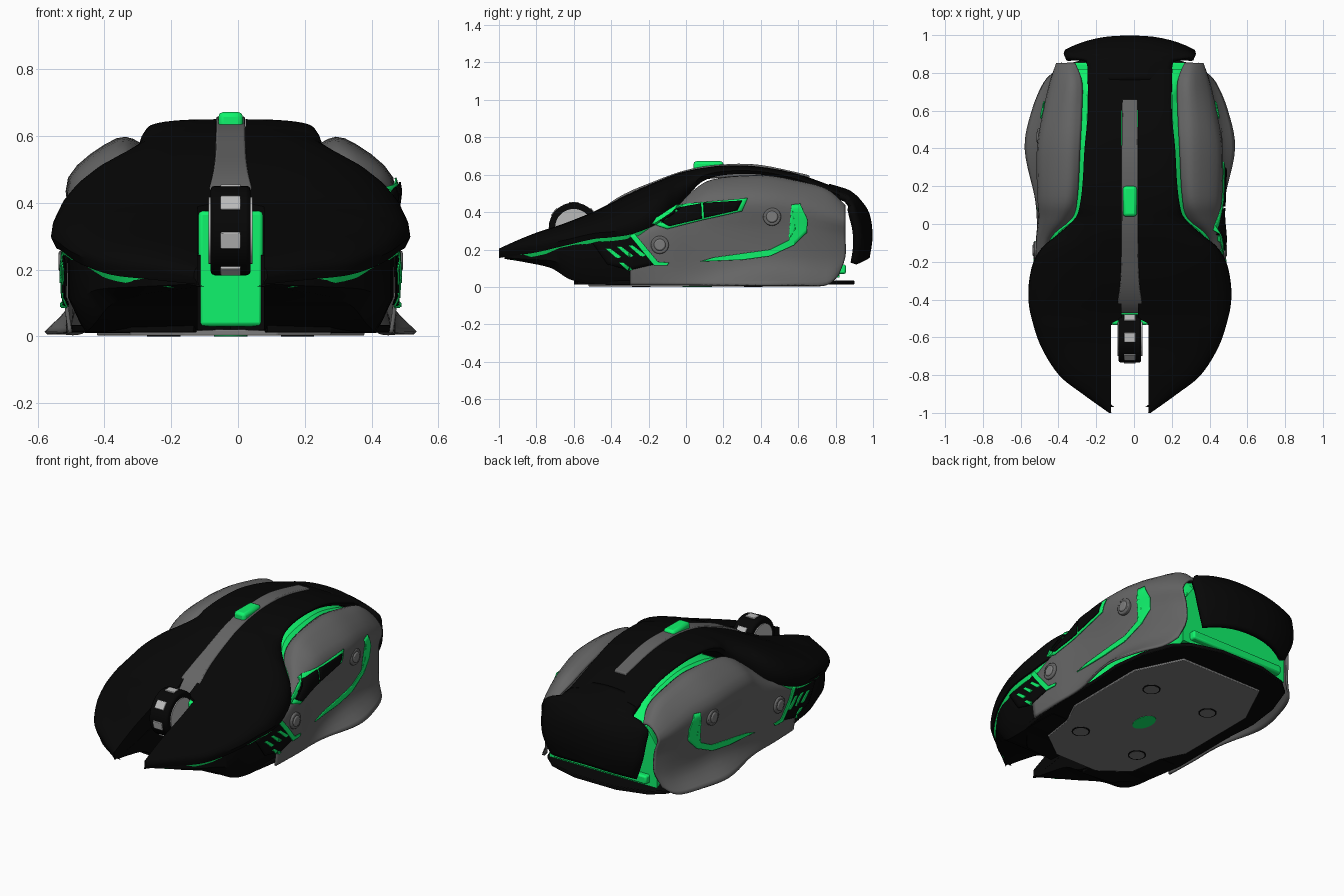
import bpy, bmesh
from math import sin, cos, pi, radians
from mathutils import Vector, Matrix
from mathutils.bvhtree import BVHTree

if "Cube" in bpy.data.objects:
    bpy.data.objects.remove(bpy.data.objects["Cube"])

XC = -0.022  # symmetry plane of the body


def material(name, r, g, b):
    m = bpy.data.materials.new(name)
    m.diffuse_color = (r, g, b, 1)
    m.use_nodes = True
    m.node_tree.nodes["Principled BSDF"].inputs["Base Color"].default_value = m.diffuse_color
    return m


BLACK = material("black", .002, .002, .002)
GREEN = material("green", .005, .9, .15)
GREY = material("grey", .13, .13, .13)
MID = material("mid_grey", .2, .2, .2)
LIGHT = material("light_grey", .5, .5, .5)


def spline(P, n):
    """Catmull-Rom resampling of a list of tuples."""
    P = [Vector(p) for p in P]
    out = []
    for i in range(len(P) - 1):
        a, b, c, d = P[max(i - 1, 0)], P[i], P[i + 1], P[min(i + 2, len(P) - 1)]
        for k in range(n):
            t = k / n
            out.append(.5 * (2 * b + (c - a) * t + (2 * a - 5 * b + 4 * c - d) * t * t
                             + (3 * b - a - 3 * c + d) * t ** 3))
    return out + [P[-1]]


def finish(name, bm, mat, mirror=False, solid=0, offset=0, bevel=0):
    bmesh.ops.recalc_face_normals(bm, faces=bm.faces)
    me = bpy.data.meshes.new(name)
    bm.to_mesh(me)
    bm.free()
    me.polygons.foreach_set("use_smooth", [True] * len(me.polygons))
    me.set_sharp_from_angle(angle=radians(35))
    me.materials.append(mat)
    ob = bpy.data.objects.new(name, me)
    bpy.context.collection.objects.link(ob)
    ob.location.x = XC
    if solid:
        s = ob.modifiers.new("thickness", 'SOLIDIFY')
        s.thickness, s.offset = solid, offset
    if bevel:
        b = ob.modifiers.new("bevel", 'BEVEL')
        b.width, b.segments = bevel, 2
    if mirror:
        ob.modifiers.new("mirror", 'MIRROR').use_clip = False
    return ob


def loft(name, rows, mat, closed=True, **kw):
    bm = bmesh.new()
    V = [[bm.verts.new(p) for p in r] for r in rows]
    n = len(V[0])
    for a, b in zip(V, V[1:]):
        for i in range(n if closed else n - 1):
            j = (i + 1) % n
            bm.faces.new((a[i], a[j], b[j], b[i]))
    if closed:
        bm.faces.new(V[0])
        bm.faces.new(V[-1])
    return finish(name, bm, mat, **kw)


def box(name, x, y, z, mat, bevel=.01, **kw):
    rows = [[(x[0], q, z[0]), (x[1], q, z[0]), (x[1], q, z[1]), (x[0], q, z[1])] for q in y]
    return loft(name, rows, mat, bevel=bevel, **kw)


def disc(name, r, depth, loc, axis, mat, seg=32, sy=1, **kw):
    bm = bmesh.new()
    rot = Matrix.Rotation(pi / 2, 4, 'Y') if axis == 'X' else Matrix.Identity(4)
    bmesh.ops.create_cone(bm, cap_ends=True, segments=seg, radius1=r, radius2=r, depth=depth,
                          matrix=Matrix.Translation(loc) @ rot)
    bmesh.ops.scale(bm, vec=(1, sy, 1), verts=bm.verts, space=Matrix.Translation(-Vector(loc)))
    return finish(name, bm, mat, **kw)


# top shell with the two main buttons: y, half width, top z, edge z
STATIONS = [(-1, .11, .205, .155), (-.9, .25, .25, .17), (-.8, .375, .29, .185), (-.65, .47, .34, .22),
            (-.5, .52, .4, .255), (-.4, .537, .45, .265), (-.3, .533, .5, .28), (-.2, .51, .545, .315),
            (-.12, .46, .578, .36), (-.05, .375, .605, .42), (.03, .29, .625, .51), (.1, .265, .638, .57),
            (.22, .25, .65, .6), (.4, .24, .642, .6), (.6, .222, .603, .555), (.82, .225, .525, .47)]


def shell_row(y, w, top, edge):
    inner = .1 if y < -.52 else .044 if y < .63 else 0
    w = max(w, inner + .01)
    lip = min(.03, (top - edge) * .4)
    arc = [(inner + (w - inner) * sin(a) ** .85, y, edge + lip + (top - edge - lip) * max(cos(a), 0) ** .85)
           for a in [i * pi / 20 for i in range(11)]]
    return arc + [(w - .015, y, edge), (inner, y, edge)]


fine = spline(STATIONS, 5)
shell = loft("top_shell", [shell_row(*s) for s in fine], BLACK, mirror=True)

# green seam under the main buttons
seam = [s for s in fine if -.93 < s[0] < -.1]
loft("green_seam", [[(.11, s[0], s[3] + .01), (s[1] - .02, s[0], s[3] + .01),
                     (s[1] - .035, s[0], s[3] - .02), (.11, s[0], s[3] - .02)] for s in seam],
     GREEN, mirror=True)

# black lower front body: y, half width, top, bottom
LOWER = [(-.97, .13, .165, .15), (-.85, .29, .175, .13), (-.72, .4, .2, .1), (-.62, .455, .22, .04),
         (-.5, .48, .25, .015), (-.3, .487, .28, .01), (-.2, .482, .3, .01)]
lower = loft("lower_front_body", [[(.1 if y < -.5 else 0, y, t), (w, y, t), (w, y, b + (t - b) * .4),
             (w - .05, y, b), (.1 if y < -.5 else 0, y, b)] for y, w, t, b in spline(LOWER, 4)],
             BLACK, mirror=True)

# grey side panels: per station, x and z pairs from the inner top to the flared foot
PANEL = {-.3: (.45, .275, .47, .27, .485, .25, .492, .2, .492, .1, .48, .01),
         -.1: (.43, .36, .455, .37, .485, .34, .492, .25, .487, .1, .487, .01),
         .03: (.31, .47, .37, .5, .465, .43, .48, .3, .475, .1, .487, .01),
         .15: (.28, .54, .34, .57, .475, .47, .472, .3, .468, .1, .5, .01),
         .4: (.265, .57, .34, .587, .48, .47, .462, .3, .462, .12, .553, .01),
         .6: (.255, .54, .33, .557, .445, .45, .442, .3, .44, .12, .515, .01),
         .75: (.255, .495, .32, .515, .415, .4, .402, .28, .402, .12, .45, .01),
         .85: (.29, .43, .335, .425, .385, .36, .362, .27, .36, .16, .385, .06)}
rows = [spline([(v[i], y - (.04 if y > .8 and i == 10 else 0), v[i + 1]) for i in range(0, 12, 2)], 4)
        for y, v in PANEL.items()]
rows = list(zip(*[spline(col, 5) for col in zip(*rows)]))
panel = loft("side_panel", rows, GREY, closed=False, mirror=True, solid=.012)

# green inner core seen between the shell, panels and tail
CORE = [(-.15, .45, .35), (-.05, .42, .43), (.03, .33, .49), (.15, .285, .55), (.4, .275, .58),
        (.6, .265, .545), (.75, .27, .49), (.82, .29, .43)]
loft("green_core", [[(0, y, t), (w - .04, y, t), (w, y, t - .03), (min(.42, w + .07), y, .3),
                     (min(.42, w + .07), y, .05), (0, y, .05)] for y, w, t in spline(CORE, 4)],
     GREEN, mirror=True)
box("rear_green_lip", (-.31, .31), (.74, .855), (.07, .12), GREEN)

# black tail hooking down at the back: y, z, half width
TAIL = [(.76, .535, .21), (.85, .508, .225), (.885, .488, .25), (.92, .455, .335), (.965, .385, .34),
        (.98, .27, .325), (.965, .16, .28)]
loft("tail", [[(w * t, y - .07 * abs(t) ** 2.5 * min(1, max(0, (y - .86) * 10)), z - .035 * t * t)
               for t in [i / 8 - 1 for i in range(17)]] for y, z, w in spline(TAIL, 4)],
     BLACK, closed=False, solid=.035)

# grey centre strip and green speed button
STRIP = [(-.47, .07, .39), (-.42, .066, .44), (-.33, .053, .497), (-.2, .046, .553), (0, .044, .625),
         (.2, .043, .655), (.4, .043, .652), (.66, .04, .597)]
loft("centre_strip", [[(-h, y, z), (h, y, z), (h, y, z - .07), (-h, y, z - .07)]
                      for y, h, z in spline(STRIP, 5)], GREY, bevel=.006)
box("speed_button", (-.037, .037), (.04, .2), (.6, .672), GREEN, bevel=.015)

# green wall behind the wheel
box("front_green_wall", (-.097, .097), (-.535, -.43), (.03, .375), GREEN, bevel=.012)

# scroll wheel: tyre, hubs and tread blocks
WC = Vector((0, -.6, .317))
disc("wheel_tyre", .134, .12, WC, 'X', BLACK, bevel=.012)
disc("wheel_hub", .1, .132, WC, 'X', LIGHT)
for k in range(7):
    a = radians(-13 + k * 360 / 7)
    b = box("wheel_tread", (-.03, .03), (-.025, .025), (-.008, .008), LIGHT, bevel=.003)
    b.location = WC + Vector((XC, -cos(a) * .13, sin(a) * .13))
    b.rotation_euler.x = pi / 2 - a


# flat details projected onto the sides, given as (y, z) outlines
target = bmesh.new()
for o in (panel, lower):
    target.from_mesh(o.data)
TREE = BVHTree.FromBMesh(target)


def side_x(y, z):
    hit = TREE.ray_cast(Vector((2, y, z)), Vector((-1, 0, 0)))[0]
    return (hit or TREE.find_nearest(Vector((.5, y, z)))[0]).x


def patch(name, pts, mat, lift=.012, mirror=True):
    bm = bmesh.new()
    bm.faces.new([bm.verts.new((0, y, z)) for y, z in pts])
    bmesh.ops.triangulate(bm, faces=bm.faces)
    bmesh.ops.subdivide_edges(bm, edges=bm.edges, cuts=7, use_grid_fill=True)
    for v in bm.verts:
        v.co.x = side_x(v.co.y, v.co.z) + lift
    finish(name, bm, mat, mirror=mirror, solid=.006)


patch("vent_plate", [(-.5, .235), (-.3, .28), (-.15, .125), (-.3, .09), (-.42, .12)], BLACK, .01)
patch("vent_edge", [(-.31, .285), (-.275, .285), (-.15, .135), (-.09, .13), (-.1, .115), (-.17, .115)],
      GREEN, .015)
for y, z, l in [(-.43, .205, .06), (-.37, .215, .065), (-.31, .222, .07), (-.36, .13, .05)]:
    patch("vent_slot", [(y, z), (y + .025, z), (y + .025 + l, z - l * .75),
                        (y + .01 + l, z - l * .85), (y - .005 + l, z - l * .8)], GREEN, .017)
patch("side_swoosh", [(.07, .135), (.15, .158), (.45, .2), (.55, .25), (.585, .31), (.565, .44), (.61, .445),
                      (.65, .36), (.645, .29), (.58, .225), (.45, .165), (.3, .145)], GREEN, .014)
patch("thumb_frame", [(-.2, .345), (-.05, .44), (.33, .475), (.3, .405), (.1, .36), (-.1, .31)], GREEN,
      .014, mirror=False)
patch("thumb_button_front", [(-.14, .355), (-.05, .42), (.08, .447), (.085, .365), (-.09, .325)], BLACK, .023,
      mirror=False)
patch("thumb_button_back", [(.097, .37), (.092, .449), (.3, .462), (.275, .41)], BLACK, .023, mirror=False)

# side screws
for y, z in [(-.14, .225), (.46, .375)]:
    x = side_x(y, z)
    disc("screw_rim", .048, .03, (x + .002, y, z), 'X', GREY, bevel=.006, mirror=True)
    disc("screw_head", .032, .03, (x + .008, y, z), 'X', MID, bevel=.008, mirror=True)


def plate(name, half, z0, z1, mat):
    pts = half + [(-x, y) for x, y in reversed(half)]
    loft(name, [[(x, y, z) for x, y in pts] for z in (z0, z1)], mat, bevel=.004)


# underside plates, feet and sensor
plate("base_plate", [(.1, -.5), (.11, -.6), (.3, -.58), (.44, -.42), (.475, -.2), (.475, .2), (.49, .4),
                     (.465, .6), (.4, .78), (.32, .85), (.14, .9)], .012, .034, BLACK)
plate("bottom_panel", [(.14, -.52), (.3, -.4), (.33, -.2), (.4, -.06), (.4, .45), (.27, .72)], .002, .02, MID)
for y in (-.24, .36):
    disc("foot_rim", .05, .006, (.2, y, .003), 'Z', BLACK, mirror=True)
    disc("foot_screw", .042, .006, (.2, y, .002), 'Z', MID, mirror=True)
disc("sensor", .05, .006, (0, .06, .003), 'Z', GREEN, sy=1.6)
